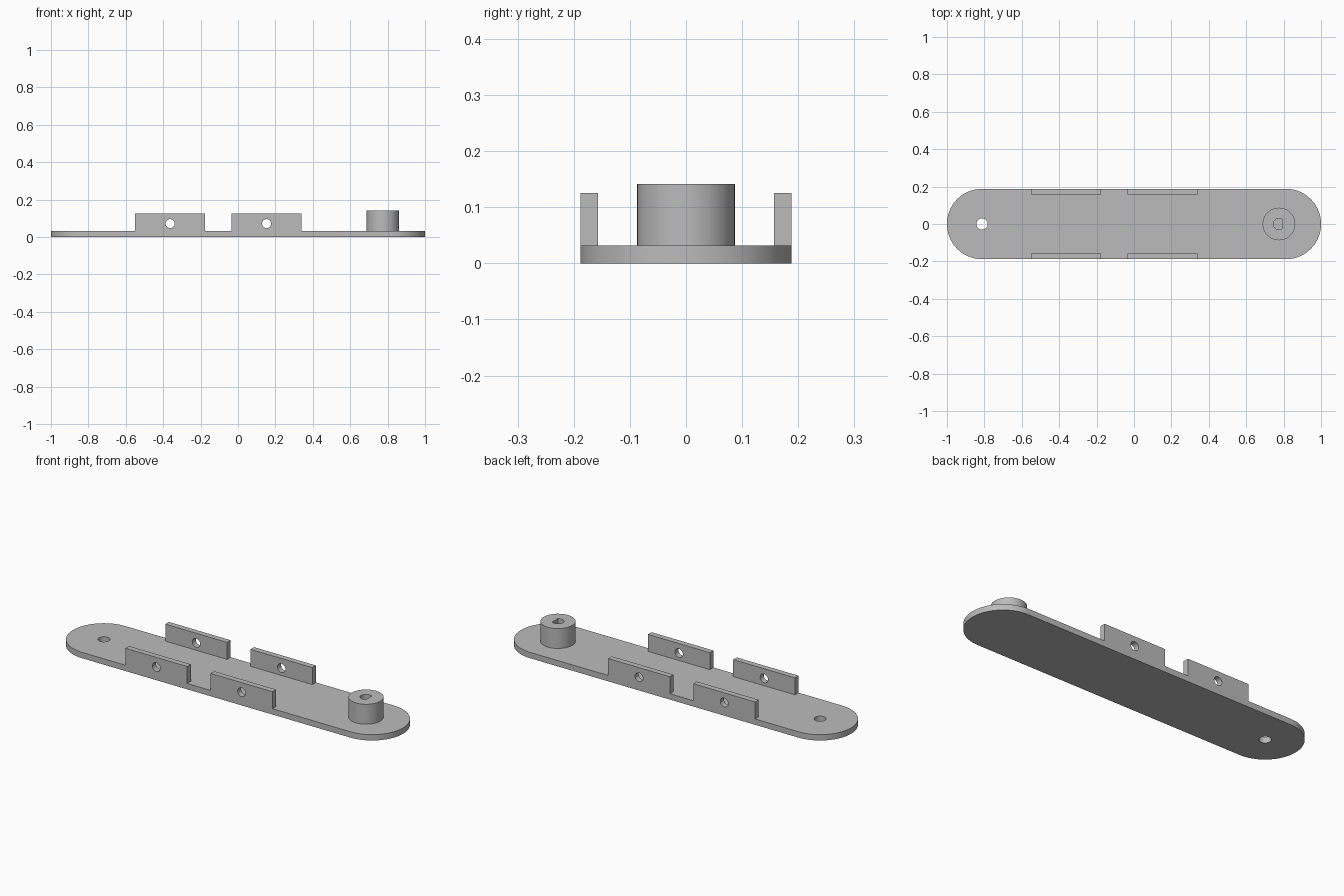
import bpy, bmesh
from math import pi, sin, cos, radians, acos
from mathutils import Matrix, Vector

if "Cube" in bpy.data.objects:
    bpy.data.objects.remove(bpy.data.objects["Cube"], do_unlink=True)

GREY = (0.5, 0.5, 0.5, 1)
mat = bpy.data.materials.new("plain_grey")
mat.use_nodes = True
mat.diffuse_color = GREY
mat.node_tree.nodes["Principled BSDF"].inputs["Base Color"].default_value = GREY

HALF_W, PLATE_TOP = 0.188, 0.032
HOLE_R = 0.03


def arc(cx, cy, r, start, end, n):
    """Points on an arc, both ends included."""
    return [(cx + r * cos(start + (end - start) * i / n),
             cy + r * sin(start + (end - start) * i / n)) for i in range(n + 1)]


def circle(cx, cy, r, n=48):
    return arc(cx, cy, r, 0, 2 * pi, n)[:-1]


def prism(name, outline, z0, z1):
    """Extrude a flat outline from z0 to z1."""
    bm = bmesh.new()
    base = bm.faces.new([bm.verts.new((x, y, z0)) for x, y in outline])
    ext = bmesh.ops.extrude_face_region(bm, geom=[base])["geom"]
    verts = [v for v in ext if isinstance(v, bmesh.types.BMVert)]
    bmesh.ops.translate(bm, vec=(0, 0, z1 - z0), verts=verts)
    bmesh.ops.recalc_face_normals(bm, faces=bm.faces)
    mesh = bpy.data.meshes.new(name)
    bm.to_mesh(mesh)
    bm.free()
    mesh.materials.append(mat)
    obj = bpy.data.objects.new(name, mesh)
    bpy.context.collection.objects.link(obj)
    return obj


def activate(obj):
    bpy.ops.object.select_all(action='DESELECT')
    obj.select_set(True)
    bpy.context.view_layer.objects.active = obj


def cut(obj, cutter):
    """Subtract the cutter, then remove it."""
    mod = obj.modifiers.new("hole", 'BOOLEAN')
    mod.operation, mod.solver, mod.object = 'DIFFERENCE', 'EXACT', cutter
    activate(obj)
    bpy.ops.object.modifier_apply(modifier=mod.name)
    bpy.data.objects.remove(cutter, do_unlink=True)


def smooth(obj):
    activate(obj)
    bpy.ops.object.shade_smooth_by_angle(angle=radians(30))


# Base plate with round ends and a through hole
end_x = 1 - HALF_W
outline = (arc(end_x, 0, HALF_W, -pi / 2, pi / 2, 40)
           + arc(-end_x, 0, HALF_W, pi / 2, 3 * pi / 2, 40))
plate = prism("base_plate", outline, 0, PLATE_TOP)
cut(plate, prism("hole_cutter", circle(-end_x, 0, HOLE_R), -0.1, 0.1))
smooth(plate)

# Round boss with a D-shaped socket
BOSS_X = 0.775
boss = prism("shaft_boss", circle(BOSS_X, 0, 0.087, 64), PLATE_TOP, 0.141)
flat = acos(0.6)
socket = arc(BOSS_X, 0, HOLE_R, flat, 2 * pi - flat, 36)
cut(boss, prism("socket_cutter", socket, 0, 0.2))
smooth(boss)

# Upright side tabs, each with a cross hole
TAB_HALF, TAB_T = 0.187, 0.031
for side, sy in (("front", -1), ("back", 1)):
    for end, x in (("right", -0.363), ("left", 0.153)):
        y0, y1 = sorted((sy * HALF_W, sy * (HALF_W - TAB_T)))
        rect = [(x - TAB_HALF, y0), (x + TAB_HALF, y0),
                (x + TAB_HALF, y1), (x - TAB_HALF, y1)]
        tab = prism(f"{side}_{end}_tab", rect, PLATE_TOP, 0.125)
        drill = prism("drill_cutter", circle(0, 0, 0.024, 32), -0.3, 0.3)
        drill.data.transform(Matrix.Translation((x, 0, 0.072)) @ Matrix.Rotation(pi / 2, 4, 'X'))
        cut(tab, drill)
        smooth(tab)
